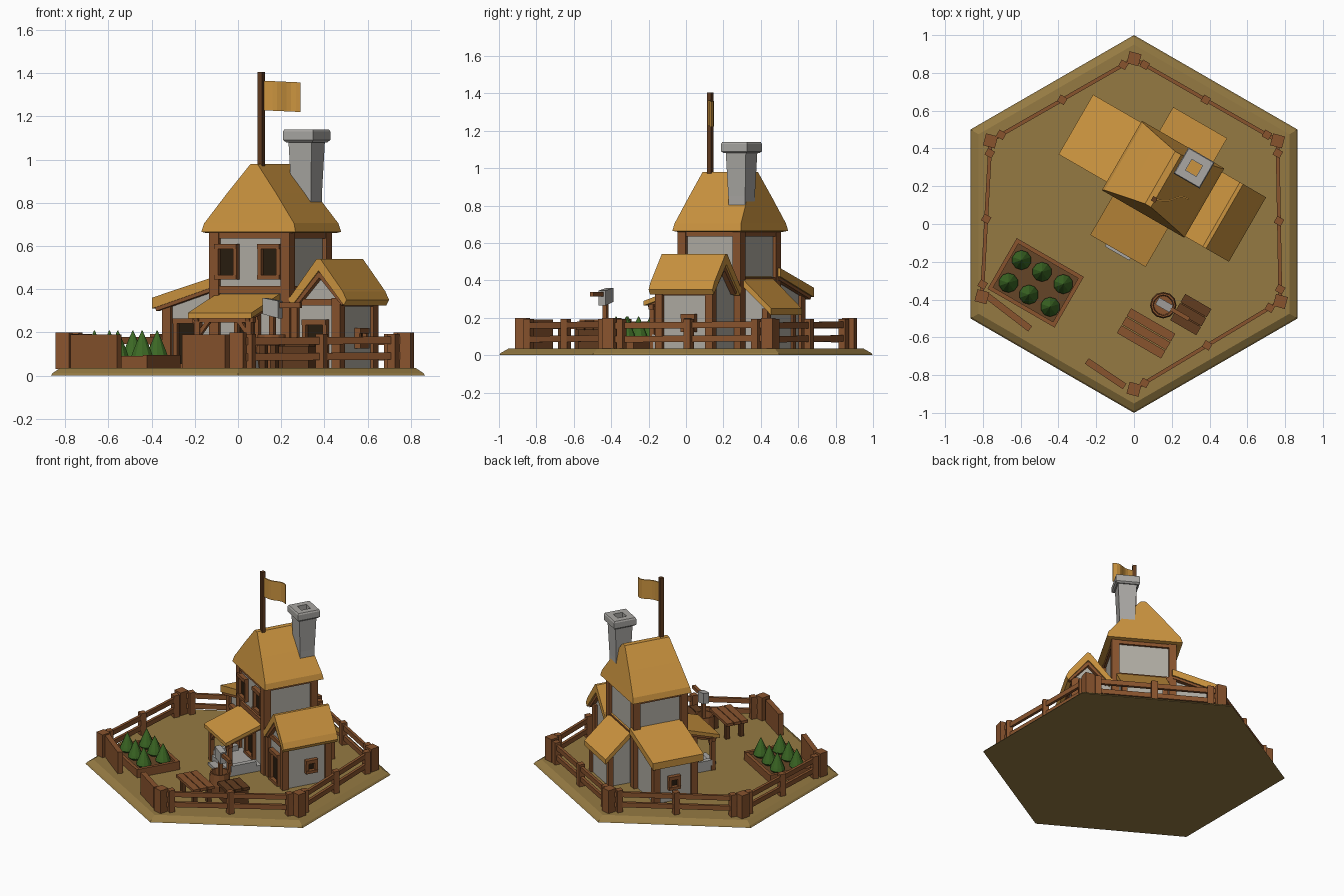
import bpy, bmesh, math
from mathutils import Vector

if "Cube" in bpy.data.objects:
    bpy.data.objects.remove(bpy.data.objects["Cube"])

def material(name, r, g, b):
    m = bpy.data.materials.new(name)
    m.diffuse_color = (r, g, b, 1)
    m.use_nodes = True
    m.node_tree.nodes["Principled BSDF"].inputs["Base Color"].default_value = m.diffuse_color
    return m

THATCH = material("thatch", .60, .295, .05)
SAND = material("sandy ground", .30, .195, .055)
WOOD = material("wood", .25, .088, .027)
DARK = material("dark wood", .12, .045, .014)
WALL = material("plaster", .44, .42, .37)
STONE = material("stone", .40, .39, .37)
GREEN = material("leaf green", .045, .14, .018)
BLACK = material("dark opening", .022, .012, .005)
SOIL = material("soil", .13, .06, .02)

C, S = math.cos(math.radians(30)), .5

def P(u, v, z):
    """House frame (turned 30 degrees clockwise) to world."""
    return Vector((C * u + S * v, -S * u + C * v, z))

def make(name, solids, mat):
    """Each solid is a list of rings of points, skinned and capped."""
    bm = bmesh.new()
    for rings in solids:
        vs = [[bm.verts.new(p) for p in r] for r in rings]
        n = len(vs[0])
        for a, b in zip(vs, vs[1:]):
            for i in range(n):
                j = (i + 1) % n
                bm.faces.new((a[i], a[j], b[j], b[i]))
        bm.faces.new(vs[0][::-1])
        bm.faces.new(vs[-1])
    bmesh.ops.recalc_face_normals(bm, faces=bm.faces)
    me = bpy.data.meshes.new(name)
    bm.to_mesh(me)
    bm.free()
    me.materials.append(mat)
    ob = bpy.data.objects.new(name, me)
    bpy.context.collection.objects.link(ob)
    return ob

def quad(u, v, hu, hv, z):
    return [P(u - hu, v - hv, z), P(u + hu, v - hv, z), P(u + hu, v + hv, z), P(u - hu, v + hv, z)]

def ring(x, y, r, z, n):
    return [Vector((x + r * math.sin(2 * math.pi * i / n), y + r * math.cos(2 * math.pi * i / n), z)) for i in range(n)]

def box(u0, u1, v0, v1, zb, zt):
    """Block in the house frame; zb / zt may be four corner heights."""
    uv = [(u0, v0), (u1, v0), (u1, v1), (u0, v1)]
    four = lambda z: z if isinstance(z, tuple) else (z,) * 4
    return [[P(*c, z) for c, z in zip(uv, four(h))] for h in (zb, zt)]

def beam(p, q, w, h):
    """Bar from p to q with width w and height h."""
    p, q = Vector(p), Vector(q)
    d = (q - p).normalized()
    s = d.cross(Vector((0, 0, 1)))
    s = s.normalized() if s.length > .01 else P(1, 0, 0)
    t = s.cross(d)
    return [[e + s * w / 2 * a + t * h / 2 * b for a, b in ((-1, -1), (1, -1), (1, 1), (-1, 1))] for e in (p, q)]

def profile(pts, v0, v1):
    return [[P(u, v, z) for u, z in pts] for v in (v0, v1)]

def opening(name, axis, c, mid, w, z0, z1, out, t=.02):
    """Framed dark opening on a wall at axis = c, facing direction out."""
    def b(a0, a1, za, zb, d):
        lo, hi = sorted((c - out * .005, c + out * d))
        return box(a0, a1, lo, hi, za, zb) if axis == 'v' else box(lo, hi, a0, a1, za, zb)
    h = w / 2
    make(name + "_frame", [b(mid - h, mid - h + t, z0, z1, .025), b(mid + h - t, mid + h, z0, z1, .025),
                           b(mid - h, mid + h, z1 - t, z1 + .005, .03), b(mid - h, mid + h, z0, z0 + t, .03)], WOOD)
    make(name + "_opening", [b(mid - h + t, mid + h - t, z0 + t, z1 - t, .004)], BLACK)

def posts(name, pts, z1, w=.04, z0=.03):
    make(name, [box(u - w / 2, u + w / 2, v - w / 2, v + w / 2, z0, z1) for u, v in pts], WOOD)

# ground
make("ground", [[ring(0, 0, 1, 0, 6), ring(0, 0, .99, .012, 6), ring(0, 0, .95, .035, 6)]], SAND)

# main house
make("house_walls", [box(-.18, .21, .1, .45, .03, .68)], WALL)
posts("house_corner_posts", [(u, v) for u in (-.175, .205) for v in (.105, .445)], .67, .05)
make("house_beams", [box(-.19, .22, v - .015, v + .015, z, z + .035) for v in (.1, .45) for z in (.38, .635)] +
     [box(u - .015, u + .015, .1, .45, z, z + .035) for u in (-.18, .21) for z in (.38, .635)], WOOD)
make("house_roof", [[quad(.015, .282, .24, .19, .66), quad(.015, .282, .252, .212, .665),
                     quad(.015, .282, .24, .205, .705), quad(.015, .282, .13, .182, .845),
                     quad(.015, .282, .018, .16, .98)]], THATCH)
opening("upper_window_left", 'v', .1, -.11, .12, .445, .605, -1)
opening("upper_window_right", 'v', .1, .12, .12, .445, .605, -1)
opening("front_door", 'v', .1, 0, .13, .08, .28, -1)

# chimney
cu, cv = C * .318 - S * .297, S * .318 + C * .297
make("chimney_shaft", [[quad(cu, cv, .05, .05, .7), quad(cu, cv, .052, .052, .85), quad(cu, cv, .062, .062, 1.09)]], STONE)
make("chimney_cap", [[quad(cu, cv, .07, .07, 1.08), quad(cu, cv, .08, .08, 1.09), quad(cu, cv, .08, .08, 1.13),
                      quad(cu, cv, .075, .075, 1.14), quad(cu, cv, .033, .033, 1.14), quad(cu, cv, .033, .033, 1.1)]], STONE)
make("chimney_inside", [quad(cu, cv, .032, .032, z) for z in (1.1, 1.105)] and
     [[quad(cu, cv, .032, .032, z) for z in (1.1, 1.105)]], THATCH)

# flag
make("flag_pole", [beam((.107, .13, .93), (.107, .13, 1.405), .026, .026)], DARK)
flag = []
for i in range(9):
    t = i / 8
    x, y, d = .115 + .175 * t, .13 + .014 * math.sin(t * 6.3 + 3.1) * (.3 + t), .008 * t
    flag.append([Vector((x, y + a, z - d)) for a, z in ((-.004, 1.228), (.004, 1.228), (.004, 1.365), (-.004, 1.365))])
make("flag", [flag], THATCH)

# right wing with gable roof
make("wing_walls", [profile([(.2, .03), (.475, .03), (.475, .36), (.385, .48), (.2, .36)], .115, .43)], WALL)
make("wing_roof", [profile([(.225, .355), (.25, .385), (.375, .54), (.395, .54), (.515, .39), (.535, .35),
                            (.52, .325), (.385, .485), (.24, .32)], .078, .472)], THATCH)
posts("wing_corner_posts", [(.24, .115), (.47, .115), (.47, .425)], .36, .045)
make("wing_gable_beams", [beam(P(a, v, .335), P(.385, v, .475), .03, .03) for a in (.255, .515) for v in (.1, .445)] +
     [box(.23, .49, .1, .125, .325, .355), box(.46, .49, .1, .44, .32, .345)], WOOD)
opening("wing_door", 'v', .115, .355, .13, .035, .255, -1)
opening("wing_window", 'u', .475, .3, .085, .125, .215, 1)

# left lean-to
make("left_shed_walls", [box(-.47, -.17, .16, .44, .03, (.34, .425, .425, .34))], WALL)
make("left_shed_roof", [box(-.53, -.17, .12, .485, (.31, .42, .42, .31), (.36, .465, .465, .36))], THATCH)
posts("left_shed_posts", [(-.465, .165), (-.465, .435)], .34, .045)
make("left_shed_rafters", [beam(P(-.515, v, .315), P(-.18, v, .418), .03, .035) for v in (.14, .46)] +
     [box(-.49, -.46, .15, .45, .3, .33)], WOOD)
opening("left_shed_door", 'v', .16, -.36, .13, .035, .26, -1)
opening("left_shed_window", 'u', -.47, .31, .085, .125, .215, -1)

# back lean-to
make("back_shed_walls", [box(-.1, .17, .44, .6, .03, (.39, .39, .25, .25))], WALL)
make("back_shed_roof", [box(-.13, .2, .44, .64, (.39, .39, .215, .215), (.43, .43, .25, .25))], THATCH)
posts("back_shed_posts", [(-.1, .595), (.17, .595)], .25, .035)

# front porch
make("porch_roof", [box(-.172, .167, -.166, .1, (.265, .265, .35, .35), (.29, .29, .378, .378))], THATCH)
make("porch_floor", [box(-.15, .15, -.13, .1, .03, .075), box(-.075, .075, -.18, -.13, .03, .055)], STONE)
make("porch_side_walls", [box(u, u + .035, -.12, .06, .07, .11) for u in (-.155, .12)], STONE)
posts("porch_posts", [(-.14, -.125), (.135, -.125)], .275, .03)
make("porch_beams", [box(-.165, .16, -.14, -.11, .245, .272)] +
     [beam(P(u, -.125, .19), P(u * .6, -.125, .255), .02, .02) for u in (-.135, .13)] +
     [beam(P(u, -.15, .262), P(u, .09, .338), .022, .025) for u in (-.14, .135)], WOOD)

# fence around five sides, solid gate walls on the sixth
corners = [Vector(p) for p in ((0, -.875, 0), (.775, -.41, 0), (.76, .44, 0), (0, .875, 0), (-.76, .44, 0), (-.805, -.385, 0))]
Z = lambda z: Vector((0, 0, z))
tall, small, rails = [], [], []
for i, p in enumerate(corners):
    tall.append([ring(p.x, p.y, .046, z, 4) for z in (.03, .2)])
    if i == 5:
        break
    q = corners[i + 1]
    d = (q - p).normalized()
    for f in (p + d * .065, (p + q) / 2, q - d * .065):
        small.append(beam(f + Z(.03), f + Z(.193), .042, .04))
    for z in (.085, .158):
        rails.append(beam(p + Z(z), q + Z(z + .006), .02, .034))
turn = [[[Vector((c.x, c.y, 0)) + Vector(((v.x - c.x) * C - (v.y - c.y) * S, (v.x - c.x) * S + (v.y - c.y) * C, v.z))
          for v in r] for r in s] for s, c in zip(tall, corners)]
make("fence_corner_posts", turn, WOOD)
make("fence_posts", small, WOOD)
make("fence_rails", rails, WOOD)
make("gate_walls", [beam((-.785, -.375, .11), (-.55, -.555, .11), .035, .16),
                    beam((-.25, -.725, .11), (-.05, -.86, .11), .035, .16)], WOOD)

# garden bed
make("bed_boards", [box(-.5, -.09, v, v + .022, .03, .09) for v in (-.685, -.397)] +
     [box(u, u + .022, -.685, -.375, .03, .094) for u in (-.5, -.112)], WOOD)
make("bed_soil", [box(-.49, -.1, -.675, -.385, .03, .072)], SOIL)
bushes = []
for u in (-.42, -.295, -.165):
    for v in (-.463, -.602):
        c = P(u, v, 0)
        bushes.append([ring(c.x, c.y, r, z, 10) for r, z in ((.03, .07), (.052, .09), (.045, .11), (.024, .16), (.002, .208))])
make("bed_bushes", bushes, GREEN)

# table
make("table_top", [box(.21, .48, v, v + .047, .14, .16) for v in (-.545, -.493, -.441)], WOOD)
make("table_legs", [box(u, u + .03, v, v + .03, .03, .14) for u in (.24, .42) for v in (-.53, -.43)], DARK)

# crate
make("crate", [box(.43, .57, -.335, -.19, .03, .135)], DARK)
make("crate_lid", [box(.42, .58, v, v + .05, .135, .155) for v in (-.345, -.29, -.235)], DARK)

# barrel with a hammer standing in it
make("barrel", [[ring(.155, -.43, r, z, 12) for r, z in ((.058, .03), (.07, .11), (.064, .19), (.054, .19), (.05, .06))]], WOOD)
make("hammer_stand", [box(.342, .366, -.304, -.28, .05, .3)], WOOD)
make("hammer_head", [box(.31, .395, -.312, -.27, (.285, .265, .265, .285), (.36, .345, .345, .36))], STONE)
make("hammer_handle", [beam(P(.39, -.291, .325), P(.505, -.291, .325), .022, .024)], WOOD)
